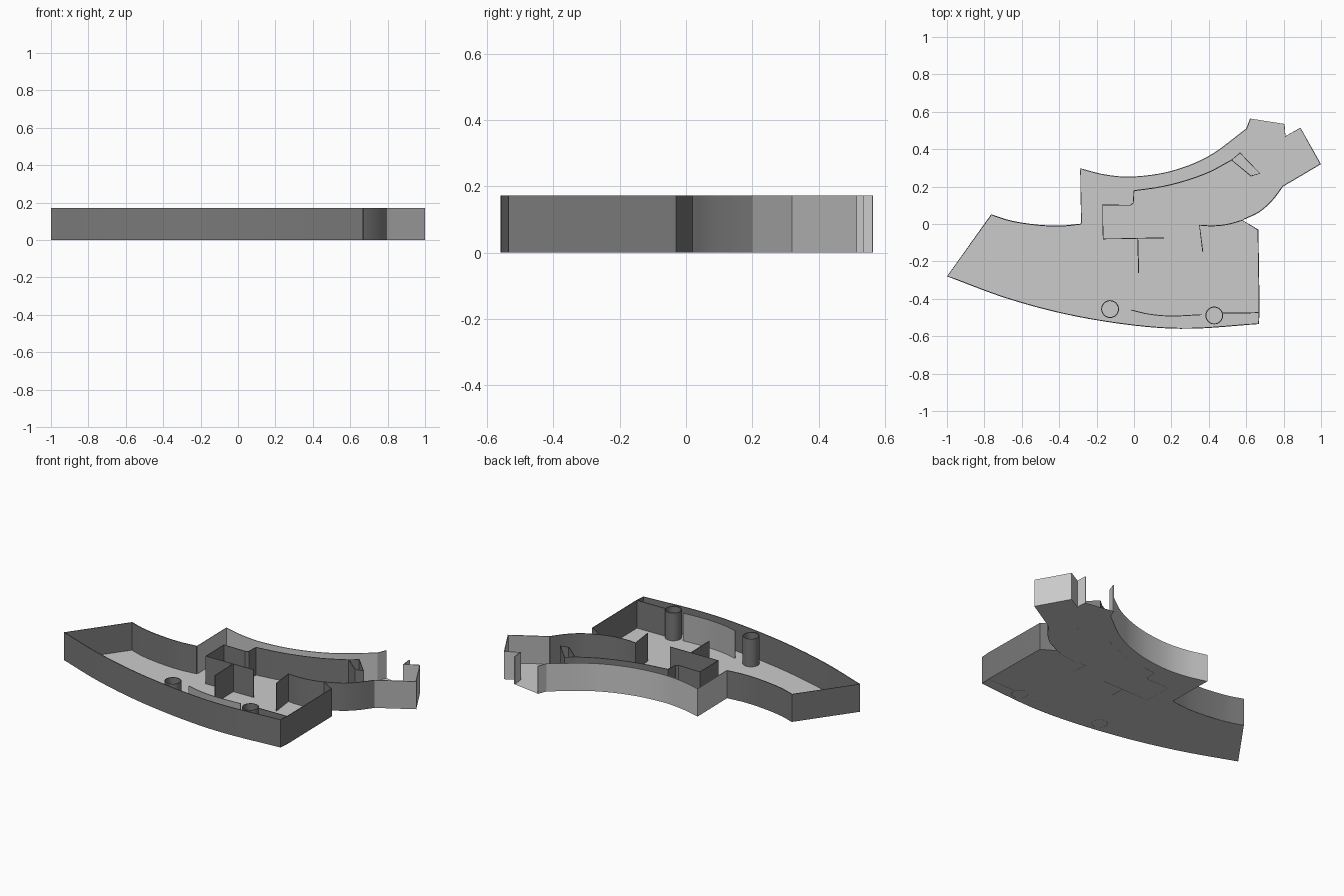
import bpy, bmesh, math
from mathutils import Vector

if "Cube" in bpy.data.objects:
    bpy.data.objects.remove(bpy.data.objects["Cube"])

H = 0.172   # wall height
T = 0.005   # wall thickness


def grey(name, v):
    m = bpy.data.materials.new(name)
    m.diffuse_color = (v, v, v, 1)
    m.use_nodes = True
    m.node_tree.nodes["Principled BSDF"].inputs["Base Color"].default_value = m.diffuse_color
    return m


DARK = grey("dark_grey", 0.19)
MID = grey("mid_grey", 0.45)


def curve(pts, n=6):
    """Smooth line through the given points (Catmull-Rom)."""
    p = [Vector(q) for q in pts]
    p = [2 * p[0] - p[1]] + p + [2 * p[-1] - p[-2]]
    out = []
    for a, b, c, d in zip(p, p[1:], p[2:], p[3:]):
        for i in range(n):
            t = i / n
            out.append(0.5 * (2 * b + (c - a) * t + (2 * a - 5 * b + 4 * c - d) * t * t
                              + (3 * b - a - 3 * c + d) * t ** 3))
    return out + [p[-2]]


def chain(*parts):
    """Join point lists, dropping doubled joints."""
    out = []
    for part in parts:
        for q in part:
            q = Vector(q)
            if not out or (q - out[-1]).length > 1e-4:
                out.append(q)
    return out


def finish(name, bm, mat=None):
    me = bpy.data.meshes.new(name)
    bm.to_mesh(me)
    bm.free()
    ob = bpy.data.objects.new(name, me)
    bpy.context.collection.objects.link(ob)
    if mat:
        me.materials.append(mat)
    bpy.ops.object.select_all(action='DESELECT')
    ob.select_set(True)
    bpy.context.view_layer.objects.active = ob
    return ob


def wall(name, pts, mat=DARK, closed=False, offset=0):
    """Thin upright wall along a plan line."""
    bm = bmesh.new()
    low = [bm.verts.new((p[0], p[1], 0)) for p in pts]
    top = [bm.verts.new((p[0], p[1], H)) for p in pts]
    n = len(pts)
    for i in range(n if closed else n - 1):
        j = (i + 1) % n
        bm.faces.new((low[i], top[i], top[j], low[j]))
    ob = finish(name, bm, mat)
    mod = ob.modifiers.new("thickness", 'SOLIDIFY')
    mod.thickness = T
    mod.offset = offset
    bpy.ops.object.modifier_apply(modifier=mod.name)
    bpy.ops.object.shade_smooth_by_angle(angle=math.radians(30))


# Outline, clockwise from the open end of the arm round to its other side
arm_tip = [(0.805, 0.535), (0.81, 0.47), (0.89, 0.515), (1, 0.32)]
tip_side = [(1, 0.32), (0.797, 0.2)]
arm_under = curve([(0.797, 0.2), (0.74, 0.125), (0.67, 0.063), (0.58, 0.02)])
right_end = [(0.665, -0.03), (0.672, -0.475), (0.667, -0.535)]
belly = curve([(0.667, -0.535), (0.3, -0.56), (0, -0.543), (-0.35, -0.486),
               (-0.68, -0.398), (-1, -0.28)])
left_top = curve([(-0.763, 0.052), (-0.66, 0.019), (-0.53, -0.002),
                  (-0.4, -0.009), (-0.283, 0.002)])
arm_upper = curve([(-0.288, 0.298), (-0.15, 0.264), (0, 0.254), (0.2, 0.284),
                   (0.4, 0.364), (0.6, 0.51)])
arm_top = chain([(-0.283, 0.002)], arm_upper, [(0.62, 0.564)])
body = chain(arm_under, right_end, belly, left_top)

# Floor plate
bm = bmesh.new()
bm.faces.new([bm.verts.new((p.x, p.y, 0)) for p in chain(arm_tip, tip_side, body, arm_top)])
bmesh.ops.triangulate(bm, faces=bm.faces[:])
finish("floor", bm)

# Outer walls, left open at the arm end
wall("body_wall", body, offset=-1)
wall("arm_top_wall", arm_top, None, offset=-1)
wall("arm_tip_wall", arm_tip, None, offset=-1)
wall("arm_tip_side", tip_side, MID, offset=-1)

# Inner walls
wall("channel_wall", chain(
    [(0.16, -0.074), (-0.165, -0.08), (-0.168, 0.102), (-0.02, 0.1), (-0.004, 0.112), (0.0, 0.178)],
    curve([(0.0, 0.178), (0.14, 0.198), (0.27, 0.23), (0.4, 0.277), (0.522, 0.342)])))
wall("cross_rib", [(0.02, -0.077), (0.025, -0.262)])
wall("arm_inner_wall", chain(
    [(0.368, -0.15), (0.35, -0.006)],
    curve([(0.35, -0.006), (0.42, -0.01), (0.5, -0.002), (0.58, 0.02)])))
wall("arm_pocket", [(0.522, 0.342), (0.567, 0.38), (0.673, 0.27), (0.625, 0.257)], closed=True)
wall("belly_rib", curve([(-0.015, -0.46), (0.08, -0.482), (0.2, -0.492), (0.36, -0.485)]), MID)
wall("right_rib", [(0.473, -0.477), (0.669, -0.474)])

# Hollow posts
for i, (x, y) in enumerate([(-0.128, -0.455), (0.429, -0.489)]):
    ring = [(x + 0.045 * math.cos(k * math.tau / 32), y - 0.045 * math.sin(k * math.tau / 32))
            for k in range(32)]
    wall(f"post_{i + 1}", ring, closed=True)
